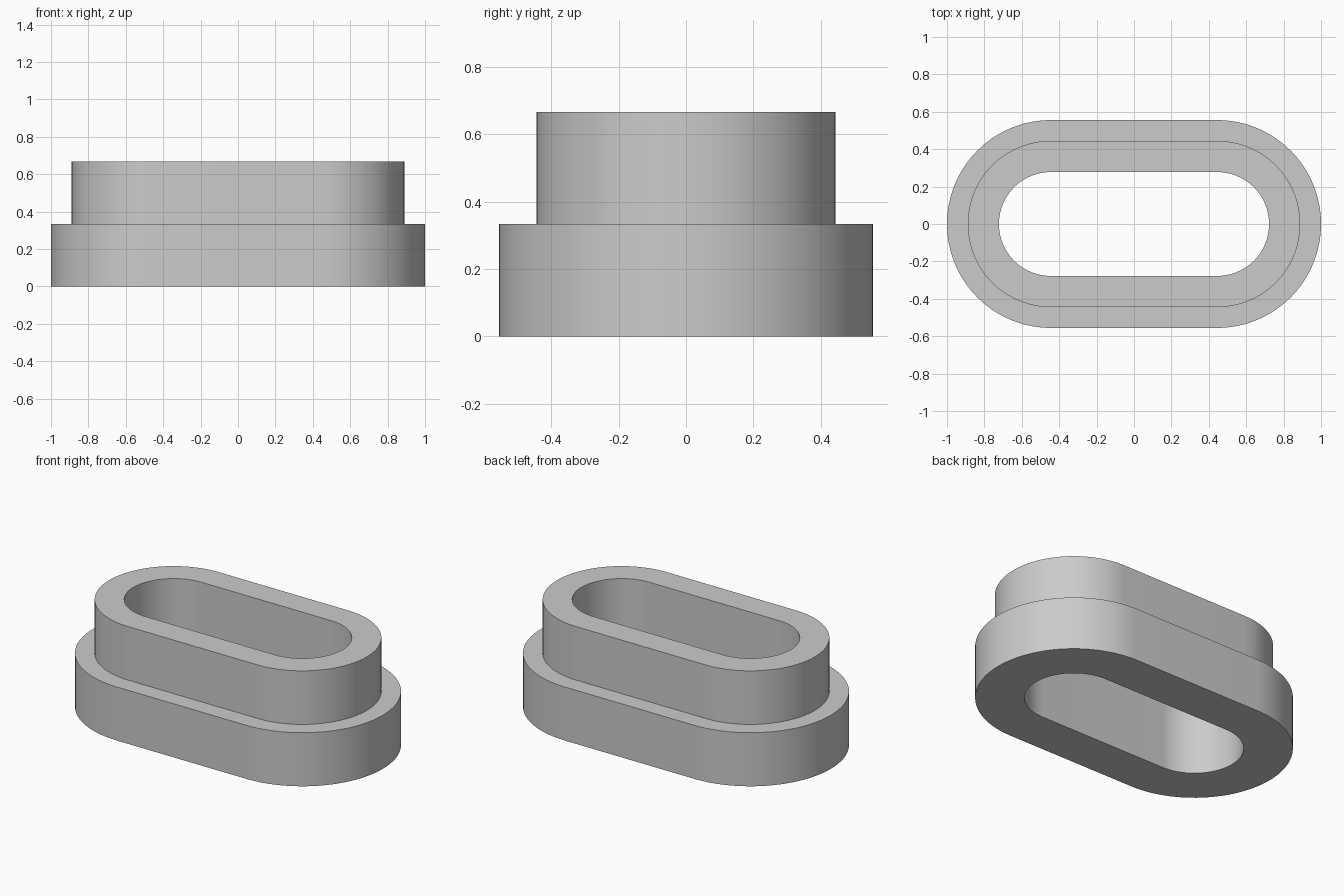
import bpy
import bmesh
from math import cos, sin, pi, radians

cube = bpy.data.objects.get("Cube")
if cube:
    bpy.data.objects.remove(cube, do_unlink=True)

UNIT = 1 / 9              # nine units from centre to each rounded end
HALF_STRAIGHT = 4 * UNIT  # centres of the rounded ends
ARC_STEPS = 48

grey = bpy.data.materials.new("plain grey")
grey.use_nodes = True
colour = (0.6, 0.6, 0.6, 1)
grey.diffuse_color = colour
grey.node_tree.nodes["Principled BSDF"].inputs["Base Color"].default_value = colour


def slot_outline(radius):
    """Counter-clockwise slot shape: two half circles joined by straights."""
    points = []
    for side, start in ((1, -pi / 2), (-1, pi / 2)):
        for i in range(ARC_STEPS + 1):
            a = start + pi * i / ARC_STEPS
            points.append((side * HALF_STRAIGHT + radius * cos(a), radius * sin(a)))
    return points


def swept_slot(name, section):
    """Carry a closed (radius, height) section around the slot outline."""
    bm = bmesh.new()
    rings = [[bm.verts.new((x, y, z * UNIT)) for x, y in slot_outline(r * UNIT)]
             for r, z in section]
    count = len(rings[0])
    for k, low in enumerate(rings):
        high = rings[(k + 1) % len(rings)]
        for i in range(count):
            j = (i + 1) % count
            bm.faces.new((low[i], low[j], high[j], high[i]))
    bmesh.ops.recalc_face_normals(bm, faces=bm.faces)
    mesh = bpy.data.meshes.new(name)
    bm.to_mesh(mesh)
    bm.free()
    mesh.materials.append(grey)
    obj = bpy.data.objects.new(name, mesh)
    bpy.context.collection.objects.link(obj)
    return obj


# Stepped collar: wide flange below, narrower neck above, slot right through
collar = swept_slot("stepped_slot_collar",
                    [(2.5, 0), (5, 0), (5, 3), (4, 3), (4, 6), (2.5, 6)])
bpy.ops.object.select_all(action="DESELECT")
collar.select_set(True)
bpy.context.view_layer.objects.active = collar
bpy.ops.object.shade_smooth_by_angle(angle=radians(30))
